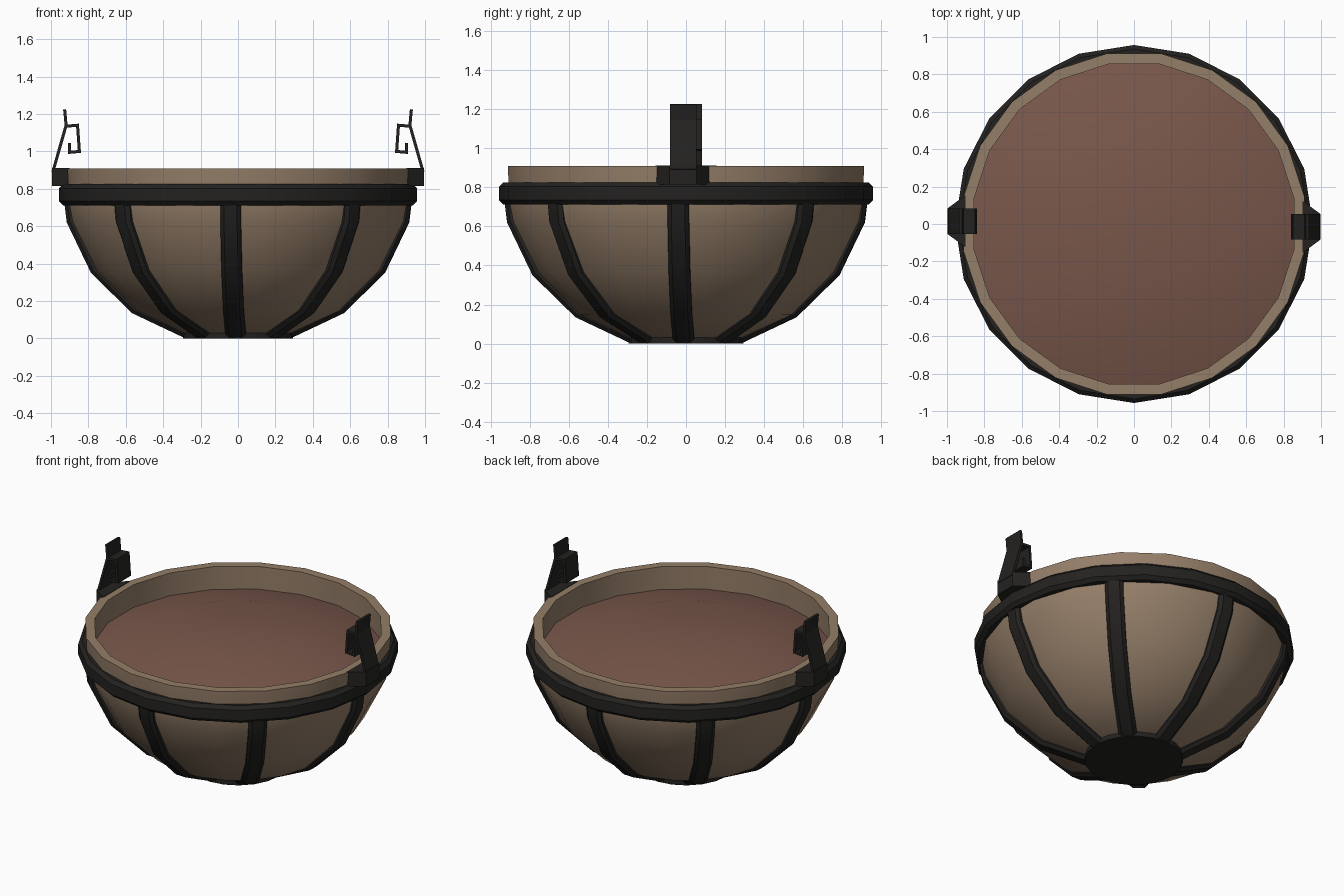
import bpy, bmesh, math
from mathutils import Vector, Matrix

if "Cube" in bpy.data.objects:
    bpy.data.objects.remove(bpy.data.objects["Cube"])


def material(name, rgb):
    m = bpy.data.materials.new(name)
    m.diffuse_color = (*rgb, 1)
    m.use_nodes = True
    m.node_tree.nodes["Principled BSDF"].inputs["Base Color"].default_value = m.diffuse_color
    return m


CLAY = material("clay", (0.30, 0.21, 0.14))
SOIL = material("soil", (0.19, 0.095, 0.07))
IRON = material("iron", (0.017, 0.016, 0.015))


def finish(name, bm, mat, smooth=None):
    bmesh.ops.recalc_face_normals(bm, faces=bm.faces)
    me = bpy.data.meshes.new(name)
    bm.to_mesh(me)
    bm.free()
    ob = bpy.data.objects.new(name, me)
    bpy.context.collection.objects.link(ob)
    me.materials.append(mat)
    if smooth:
        bpy.ops.object.select_all(action='DESELECT')
        ob.select_set(True)
        bpy.context.view_layer.objects.active = ob
        bpy.ops.object.shade_smooth_by_angle(angle=math.radians(smooth))
    return ob


def lathe(name, profile, mat, sides=20, offset=0.0, closed=False, cap_start=False, cap_end=False):
    """Revolve (radius, z) points around the z axis."""
    bm = bmesh.new()
    rings = []
    for r, z in profile:
        angles = [math.radians(offset) + math.tau * i / sides for i in range(sides)]
        rings.append([bm.verts.new((r * math.cos(a), r * math.sin(a), z)) for a in angles])
    pairs = list(zip(rings, rings[1:]))
    if closed:
        pairs.append((rings[-1], rings[0]))
    for a, b in pairs:
        for i in range(sides):
            j = (i + 1) % sides
            bm.faces.new((a[i], a[j], b[j], b[i]))
    if cap_start:
        bm.faces.new(rings[0])
    if cap_end:
        bm.faces.new(rings[-1])
    return finish(name, bm, mat, 32)


def loft(name, sections, mat, smooth=None):
    """Bridge matching cross sections and cap both ends."""
    bm = bmesh.new()
    loops = [[bm.verts.new(p) for p in s] for s in sections]
    n = len(loops[0])
    for a, b in zip(loops, loops[1:]):
        for i in range(n):
            bm.faces.new((a[i], a[(i + 1) % n], b[(i + 1) % n], b[i]))
    bm.faces.new(loops[0])
    bm.faces.new(loops[-1])
    return finish(name, bm, mat, smooth)


# Bowl shell with a thick rim
lathe("bowl", [(0.26, 0.015), (0.55, 0.15), (0.765, 0.365), (0.895, 0.625), (0.915, 0.73),
               (0.923, 0.91), (0.866, 0.91), (0.866, 0.74)],
      CLAY, offset=9, cap_start=True)

# Mounded soil
lathe("soil", [(0.866, 0.76), (0.445, 0.88)], SOIL, offset=9, cap_end=True)

# Iron hoop around the rim and plate under the bowl
lathe("hoop", [(0.89, 0.712), (0.935, 0.712), (0.957, 0.735), (0.957, 0.803),
               (0.935, 0.825), (0.89, 0.825)], IRON, closed=True)
lathe("base_plate", [(0.295, 0.0), (0.295, 0.03)], IRON, cap_start=True, cap_end=True)

# Curved ribs
outer = [Vector(p) for p in ((0.29, 0.005), (0.565, 0.135), (0.785, 0.35), (0.915, 0.62), (0.93, 0.74))]
for k, deg in enumerate((-2.5, 42.5, 87.5, 132.5, 177.5, -133, -92.5, -47.5)):
    rot = Matrix.Rotation(math.radians(deg), 3, 'Z')
    sections = []
    for i, p in enumerate(outer):
        d = (outer[min(i + 1, len(outer) - 1)] - outer[max(i - 1, 0)]).normalized()
        inward = Vector((-d.y, d.x))
        points = []
        for side, depth in ((-0.055, 0.05), (-0.055, 0.018), (-0.035, 0), (0.035, 0), (0.055, 0.018), (0.055, 0.05)):
            q = p + inward * depth
            points.append(rot @ Vector((q.x, side, max(q.y, 0))))
        sections.append(points)
    loft(f"rib_{k + 1}", sections, IRON, 30)


def strap(name, path, width, y_mid, turn):
    """Bend a flat iron strip along (x, z) points."""
    bm = bmesh.new()
    rows = [[bm.verts.new(turn @ Vector((x, y_mid + s * width / 2, z))) for s in (-1, 1)] for x, z in path]
    for a, b in zip(rows, rows[1:]):
        bm.faces.new((a[0], a[1], b[1], b[0]))
    ob = finish(name, bm, IRON)
    mod = ob.modifiers.new("thickness", 'SOLIDIFY')
    mod.thickness = 0.016
    mod.offset = 0
    mod.use_even_offset = True


# Two hanging brackets, opposite each other
for side, angle in (("right", 0), ("left", math.pi)):
    turn = Matrix.Rotation(angle, 3, 'Z')
    loft(f"bracket_base_{side}",
         [[turn @ Vector((x, y - 0.015, z)) for x, y in ((0.9, -0.14), (0.995, -0.07), (0.995, 0.07), (0.9, 0.14))]
          for z in (0.815, 0.912)], IRON)
    strap(f"bracket_arm_{side}", [(0.99, 0.89), (0.919, 1.14), (0.927, 1.225)], 0.135, -0.015, turn)
    strap(f"bracket_hook_{side}",
          [(0.919, 1.135), (0.858, 1.14), (0.848, 1.0), (0.902, 0.995), (0.902, 1.045)],
          0.135, -0.015, turn)
